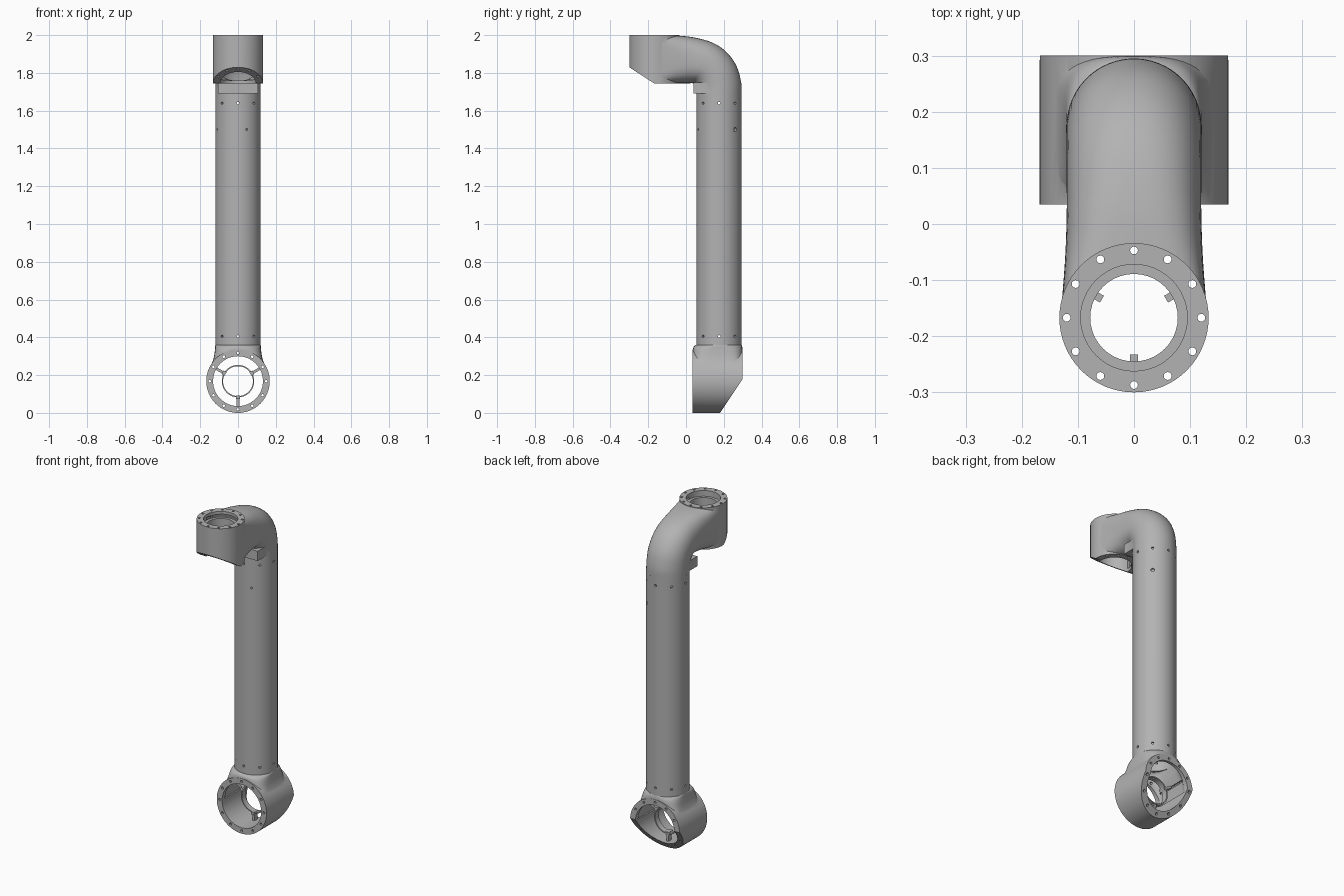
import bpy, bmesh
from math import sin, cos, pi, radians, copysign
from mathutils import Vector, Matrix

if "Cube" in bpy.data.objects:
    bpy.data.objects.remove(bpy.data.objects["Cube"])

grey = bpy.data.materials.new("plain grey")
grey.use_nodes = True
COLOR = (0.45, 0.45, 0.45, 1)
grey.diffuse_color = COLOR
grey.node_tree.nodes["Principled BSDF"].inputs["Base Color"].default_value = COLOR


def make(name, bm):
    bmesh.ops.recalc_face_normals(bm, faces=bm.faces)
    mesh = bpy.data.meshes.new(name)
    bm.to_mesh(mesh)
    bm.free()
    mesh.materials.append(grey)
    ob = bpy.data.objects.new(name, mesh)
    bpy.context.collection.objects.link(ob)
    return ob


def add_rod(bm, a, b, r, seg=12):
    a, b = Vector(a), Vector(b)
    d = b - a
    m = Matrix.Translation((a + b) / 2) @ d.to_track_quat('Z', 'Y').to_matrix().to_4x4()
    bmesh.ops.create_cone(bm, cap_ends=True, segments=seg, radius1=r, radius2=r,
                          depth=d.length, matrix=m)


def rods(name, items, seg=12):
    bm = bmesh.new()
    for a, b, r in items:
        add_rod(bm, a, b, r, seg)
    return make(name, bm)


def add_box(bm, center, size, rot=Matrix()):
    m = Matrix.Translation(center) @ rot @ Matrix.Diagonal((*size, 1))
    bmesh.ops.create_cube(bm, size=1, matrix=m)


def prism(name, yz):
    """Wedge across the whole width, from a y-z outline."""
    bm = bmesh.new()
    face = bm.faces.new([bm.verts.new((-0.3, y, z)) for y, z in yz])
    ext = bmesh.ops.extrude_face_region(bm, geom=[face])
    bmesh.ops.translate(bm, vec=(0.6, 0, 0),
                        verts=[v for v in ext["geom"] if isinstance(v, bmesh.types.BMVert)])
    return make(name, bm)


def smooth_rows(rows, steps=4):
    """Catmull-Rom refinement of section rows."""
    out = []
    for i in range(len(rows) - 1):
        p = [rows[max(0, min(len(rows) - 1, i + k))] for k in (-1, 0, 1, 2)]
        for s in range(steps):
            t = s / steps
            out.append([b + 0.5 * t * (c - a + t * (2*a - 5*b + 4*c - d + t * (3*(b - c) + d - a)))
                        for a, b, c, d in zip(*p)])
    return out + [list(rows[-1])]


def loft(name, rows, scale=1.0, lead=0.0, seg=48):
    """Rows: outer y, outer z, inner y, inner z, half width, squareness."""
    bm, rings = bmesh.new(), []
    for i, (oy, oz, iy, iz, w, n) in enumerate(rows):
        mid = Vector((0, (oy + iy) / 2, (oz + iz) / 2 + (lead if i == 0 else 0)))
        half = Vector((0, (oy - iy) / 2, (oz - iz) / 2))
        ring = []
        for k in range(seg):
            c, s = cos(2 * pi * k / seg), sin(2 * pi * k / seg)
            c, s = (copysign(abs(v) ** (2 / n), v) for v in (c, s))
            ring.append(bm.verts.new(mid + scale * (half * s + Vector((w * c, 0, 0)))))
        rings.append(ring)
    for a, b in zip(rings, rings[1:]):
        for k in range(seg):
            bm.faces.new((a[k], a[k - 1], b[k - 1], b[k]))
    bm.faces.new(rings[0])
    bm.faces.new(rings[-1])
    return make(name, bm)


def boolean(ob, other, op='DIFFERENCE'):
    mod = ob.modifiers.new("cut", 'BOOLEAN')
    mod.object, mod.operation, mod.solver = other, op, 'EXACT'
    bpy.context.view_layer.objects.active = ob
    bpy.ops.object.modifier_apply(modifier=mod.name)
    bpy.data.objects.remove(other)


def finish(ob):
    bpy.ops.object.select_all(action='DESELECT')
    ob.select_set(True)
    bpy.context.view_layer.objects.active = ob
    bpy.ops.object.shade_smooth_by_angle(angle=radians(30))


def around(count, r, start=0.0):
    return [(r * cos(start + 2 * pi * k / count), r * sin(start + 2 * pi * k / count))
            for k in range(count)]


TY, TR = 0.175, 0.12       # tube centre and radius
LZ, UY = 0.168, -0.167     # lower and upper bore centres

# straight hollow tube with screw holes near both ends
tube = rods("tube", [((0, TY, 0.355), (0, TY, 1.69), TR)], 64)
boolean(tube, rods("tube_bore", [((0, TY, 0.3), (0, TY, 1.8), TR * 0.88)], 64))
holes = []
for z in (0.405, 1.64):
    for x, y in around(8, 1):
        holes.append(((x * 0.09, TY + y * 0.09, z), (x * 0.14, TY + y * 0.14, z), 0.007))
for x, y, r in ((0.38, -0.92, 0.006), (-0.92, -0.38, 0.005), (0.7, 0.7, 0.011)):
    holes.append(((x * 0.09, TY + y * 0.09, 1.5), (x * 0.14, TY + y * 0.14, 1.5), r))
boolean(tube, rods("screw_cutter", holes))
finish(tube)

# upper elbow flowing into the vertical ring housing
elbow_rows = smooth_rows([
    (0.295, 1.69, 0.055, 1.69, 0.12, 2),
    (0.292, 1.75, 0.052, 1.715, 0.12, 2),
    (0.268, 1.835, 0.046, 1.735, 0.12, 2.1),
    (0.215, 1.91, 0.036, 1.745, 0.12, 2.2),
    (0.14, 1.96, 0.02, 1.745, 0.12, 2.4),
    (0.04, 1.988, -0.01, 1.745, 0.12, 2.8),
    (-0.06, 1.998, -0.07, 1.745, 0.123, 4),
    (-0.167, 1.999, -0.167, 1.745, 0.131, 8)])
elbow = loft("upper_elbow_housing", elbow_rows)
boolean(elbow, rods("boss", [((0, UY, 1.745), (0, UY, 2), 0.133)], 64), 'UNION')
bm = bmesh.new()
add_box(bm, (0, 0.08, 1.72), (0.21, 0.08, 0.06))
boolean(elbow, make("step", bm), 'UNION')
boolean(elbow, loft("elbow_hollow", elbow_rows, 0.88, -0.05))
boolean(elbow, rods("bore", [((0, UY, 1.6), (0, UY, 2.1), 0.095)], 48))
boolean(elbow, prism("chamfer", [(-0.4, 1.895), (-0.4, 1.6), (-0.17, 1.6), (-0.17, 1.745)]))
boolean(elbow, rods("bolts", [((x, UY + y, 1.6), (x, UY + y, 2.1), 0.007)
                              for x, y in around(12, 0.12)]))
finish(elbow)

# lower ring housing with a shoulder up to the tube
low_rows = smooth_rows([
    (0.295, 0.36, 0.055, 0.36, 0.12, 2),
    (0.297, 0.352, 0.042, 0.352, 0.121, 2.5),
    (0.299, 0.335, 0.037, 0.335, 0.122, 3.2),
    (0.299, 0.29, 0.036, 0.29, 0.129, 4.5),
    (0.299, 0.24, 0.036, 0.24, 0.146, 7),
    (0.299, LZ, 0.036, LZ, 0.16, 10)], 3)
lower = loft("lower_ring_housing", low_rows)
boolean(lower, rods("drum", [((0, 0.035, LZ), (0, 0.3, LZ), 0.168)], 72), 'UNION')
boolean(lower, loft("lower_hollow", low_rows, 0.88, 0.05))
boolean(lower, rods("bore", [((0, -0.1, LZ), (0, 0.5, LZ), 0.132)], 64))
boolean(lower, prism("chamfer", [(0.18, 0), (0.18, -0.1), (0.4, -0.1), (0.4, 0.33), (0.3, 0.18)]))
boolean(lower, rods("bolts", [((x, -0.1, LZ + z), (x, 0.5, LZ + z), 0.007)
                              for x, z in around(12, 0.15)]))
finish(lower)

# thin ring inside the lower bore, held by three spokes with lugs
ring = rods("lower_inner_ring", [((0, 0.15, LZ), (0, 0.185, LZ), 0.086)], 40)
boolean(ring, rods("ring_cut", [((0, 0, LZ), (0, 0.4, LZ), 0.079)], 40))
finish(ring)
bm = bmesh.new()
for a in (pi / 6, 5 * pi / 6, -pi / 2):
    turn = Matrix.Rotation(-a, 4, 'Y')
    for r, size, y in ((0.108, (0.054, 0.03, 0.014), 0.165), (0.085, (0.018, 0.04, 0.022), 0.16)):
        add_box(bm, (r * cos(a), y, LZ + r * sin(a)), size, turn)
make("lower_ring_spokes", bm)

# stepped lip and three lugs inside the upper bore
lip = rods("upper_inner_lip", [((0, UY, 1.885), (0, UY, 1.965), 0.097)], 40)
boolean(lip, rods("lip_cut", [((0, UY, 1.8), (0, UY, 2.1), 0.078)], 40))
finish(lip)
bm = bmesh.new()
for a in (pi / 6, 5 * pi / 6, -pi / 2):
    add_box(bm, (0.075 * cos(a), UY + 0.075 * sin(a), 1.89), (0.018, 0.014, 0.02),
            Matrix.Rotation(a, 4, 'Z'))
make("upper_lugs", bm)
